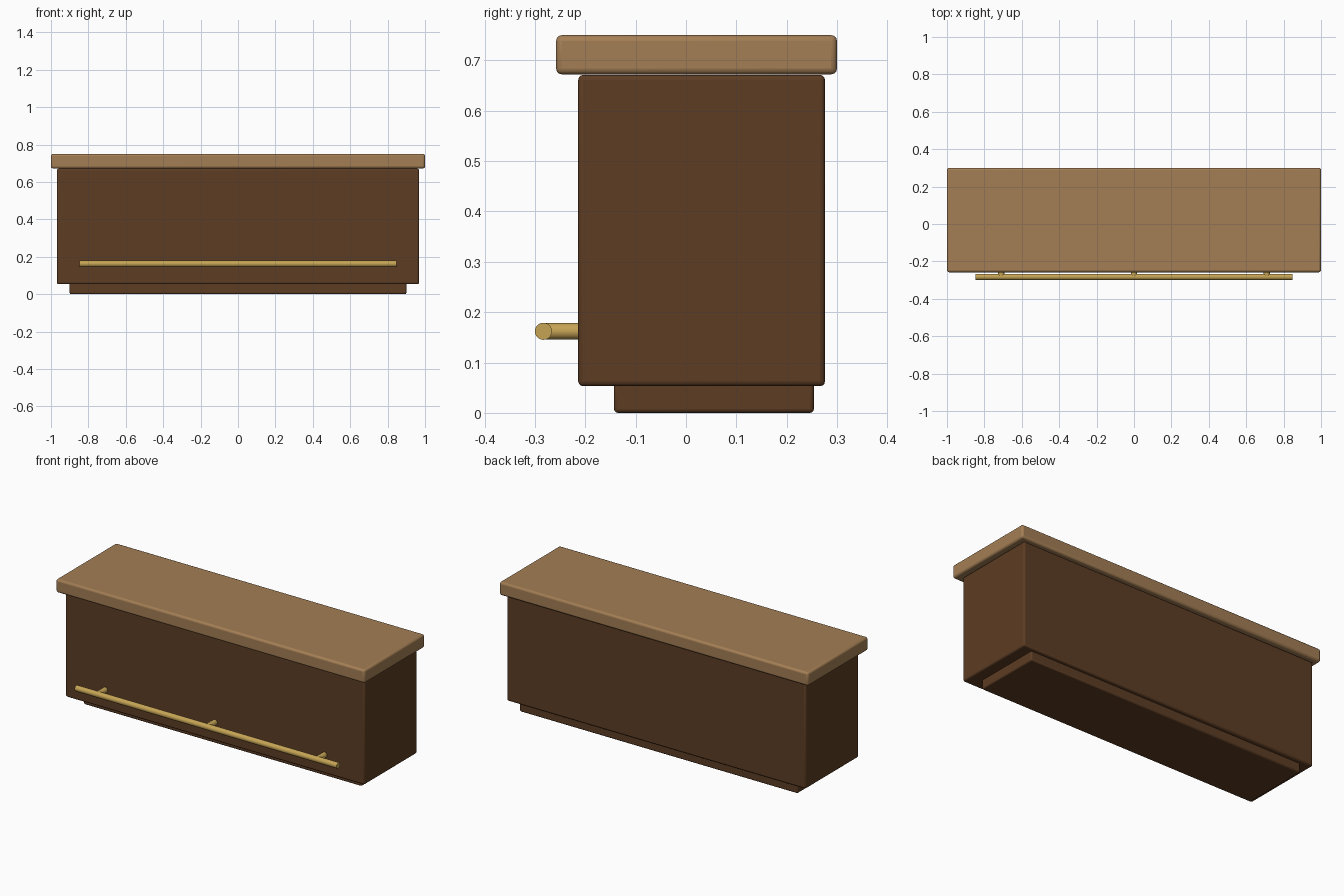
import bpy
from mathutils import Vector

cube = bpy.data.objects.get("Cube")
if cube:
    bpy.data.objects.remove(cube, do_unlink=True)


def material(name, color, metallic=0.0):
    mat = bpy.data.materials.new(name)
    mat.use_nodes = True
    mat.diffuse_color = (*color, 1)
    bsdf = mat.node_tree.nodes["Principled BSDF"]
    bsdf.inputs["Base Color"].default_value = (*color, 1)
    bsdf.inputs["Roughness"].default_value = 0.6
    return mat


dark_wood = material("dark wood", (0.11, 0.046, 0.017))
light_wood = material("light wood", (0.37, 0.21, 0.09))
brass = material("brass", (0.56, 0.37, 0.09))


def finish(obj, name, mat):
    obj.name = name
    obj.data.materials.append(mat)
    bpy.ops.object.shade_smooth_by_angle()
    return obj


def rounded_box(name, low, high, radius, mat):
    """Box between two corners with softly rounded edges."""
    low, high = Vector(low), Vector(high)
    bpy.ops.mesh.primitive_cube_add(size=1, location=(low + high) / 2)
    obj = bpy.context.object
    obj.scale = high - low
    bpy.ops.object.transform_apply(location=False, rotation=False, scale=True)
    bevel = obj.modifiers.new("rounded edges", "BEVEL")
    bevel.width = radius
    bevel.segments = 3
    return finish(obj, name, mat)


def rod(name, start, end, radius, mat):
    """Round bar from one point to another."""
    start, end = Vector(start), Vector(end)
    axis = end - start
    bpy.ops.mesh.primitive_cylinder_add(
        vertices=24, radius=radius, depth=axis.length,
        location=(start + end) / 2,
        rotation=axis.to_track_quat("Z", "Y").to_euler())
    return finish(bpy.context.object, name, mat)


# Recessed plinth, cabinet body and overhanging worktop
rounded_box("plinth", (-0.9, -0.143, 0), (0.9, 0.254, 0.07), 0.008, dark_wood)
rounded_box("counter_body", (-0.968, -0.214, 0.053), (0.968, 0.276, 0.671), 0.01, dark_wood)
rounded_box("counter_top", (-1, -0.258, 0.672), (1, 0.3, 0.75), 0.012, light_wood)

# Foot rail on three brackets
RAIL_Y, RAIL_Z = -0.283, 0.162
rod("foot_rail", (-0.848, RAIL_Y, RAIL_Z), (0.848, RAIL_Y, RAIL_Z), 0.017, brass)
for side, x in (("right", -0.71), ("middle", 0), ("left", 0.71)):
    rod(f"rail_bracket_{side}", (x, -0.2, RAIL_Z), (x, RAIL_Y, RAIL_Z), 0.0165, brass)
